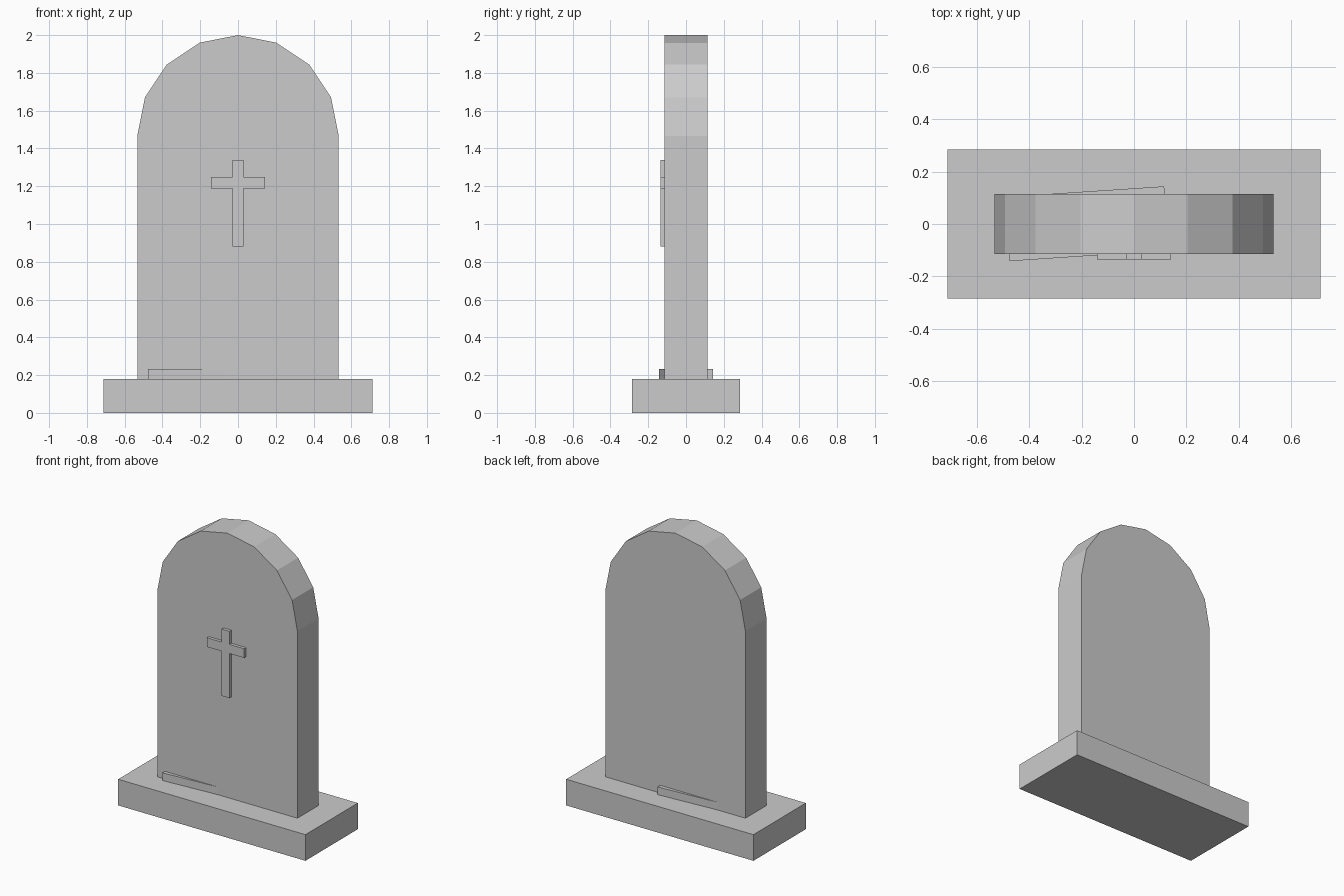
import bpy, bmesh, math

if "Cube" in bpy.data.objects:
    bpy.data.objects.remove(bpy.data.objects["Cube"])


def extrude_profile(name, pts, y0, y1):
    """Solid made by extruding an (x, z) outline from y0 to y1."""
    bm = bmesh.new()
    face = bm.faces.new([bm.verts.new((x, y0, z)) for x, z in pts])
    ext = bmesh.ops.extrude_face_region(bm, geom=[face])
    verts = [v for v in ext["geom"] if isinstance(v, bmesh.types.BMVert)]
    bmesh.ops.translate(bm, verts=verts, vec=(0, y1 - y0, 0))
    bmesh.ops.recalc_face_normals(bm, faces=bm.faces)
    mesh = bpy.data.meshes.new(name)
    bm.to_mesh(mesh)
    bm.free()
    obj = bpy.data.objects.new(name, mesh)
    bpy.context.collection.objects.link(obj)
    return obj


def box(name, center, size, turn=0):
    bpy.ops.mesh.primitive_cube_add(size=1, location=center, rotation=(0, 0, turn))
    obj = bpy.context.object
    obj.name = name
    obj.scale = size
    return obj


# Plinth
box("plinth", (0, 0, 0.09), (1.426, 0.57, 0.18))

# Headstone slab with an eight-sided round top
R, SPRING = 0.533, 1.467
arch = [(R * math.cos(math.pi * i / 8), SPRING + R * math.sin(math.pi * i / 8))
        for i in range(9)]
extrude_profile("headstone", [(-R, 0.18), (R, 0.18)] + arch, -0.115, 0.115)

# Raised cross on the front
half = [(0.03, 0.88), (0.03, 1.187), (0.142, 1.187),
        (0.142, 1.25), (0.03, 1.25), (0.03, 1.34)]
cross = half + [(-x, z) for x, z in reversed(half)]
extrude_profile("cross", cross, -0.136, -0.115)

# Slightly turned footing block poking out at the slab's foot
box("footing", (-0.18, 0.001, 0.206), (0.608, 0.246, 0.054), math.radians(3.8))
